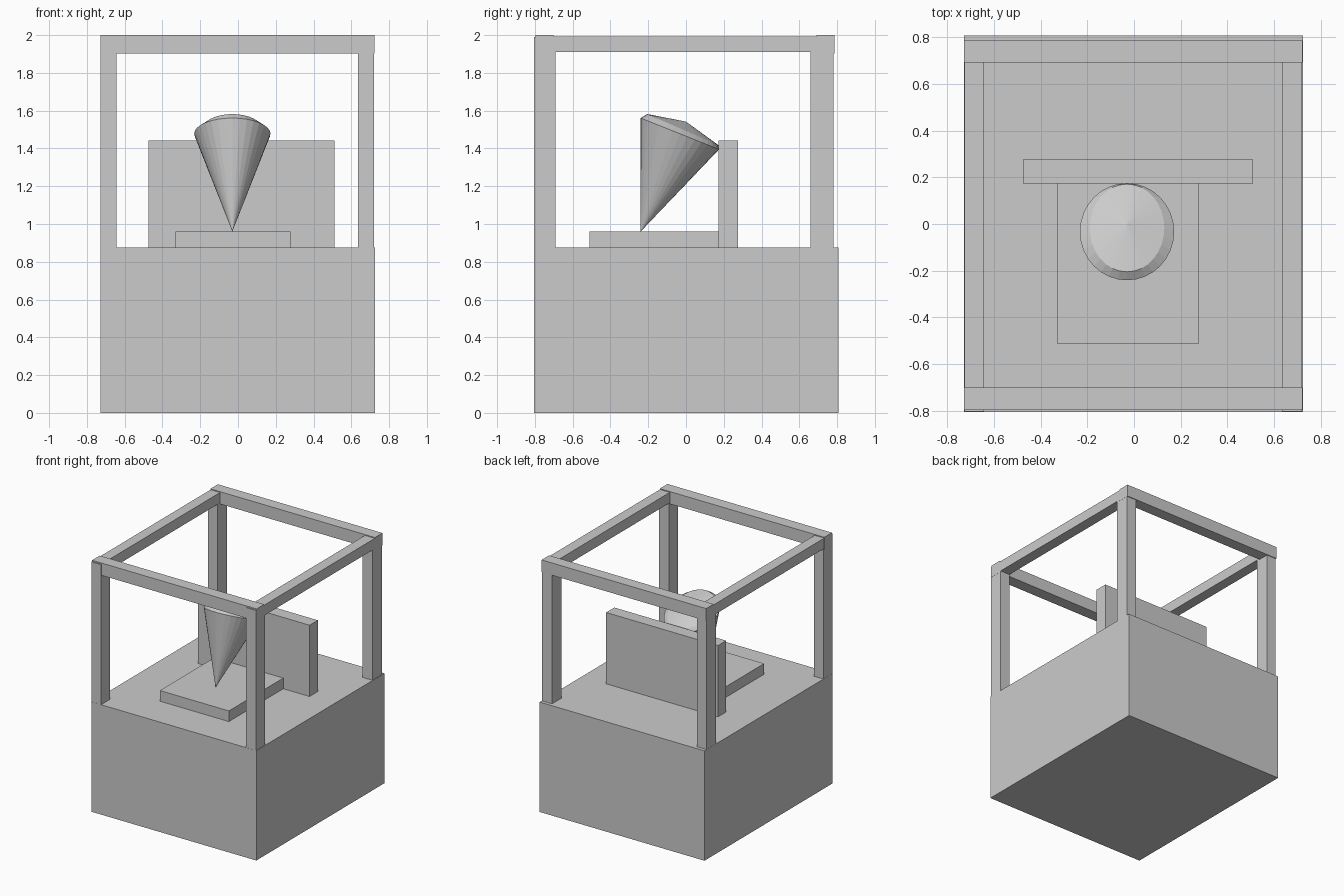
import bpy, bmesh
from math import sin, cos, pi
from mathutils import Vector

if "Cube" in bpy.data.objects:
    bpy.data.objects.remove(bpy.data.objects["Cube"])


def box(name, x, y, z):
    """Box from (min, max) ranges on each axis."""
    bm = bmesh.new()
    bmesh.ops.create_cube(bm, size=1)
    for v in bm.verts:
        v.co = [(r[0] + r[1]) / 2 + c * (r[1] - r[0]) for c, r in zip(v.co, (x, y, z))]
    return finish(name, bm)


def finish(name, bm):
    bmesh.ops.recalc_face_normals(bm, faces=bm.faces)
    mesh = bpy.data.meshes.new(name)
    bm.to_mesh(mesh)
    bm.free()
    obj = bpy.data.objects.new(name, mesh)
    bpy.context.collection.objects.link(obj)
    return obj


# Solid base with seat and backrest
box("base", (-0.728, 0.725), (-0.805, 0.807), (0, 0.875))
box("seat", (-0.33, 0.278), (-0.512, 0.174), (0.87, 0.96))
box("backrest", (-0.475, 0.51), (0.173, 0.276), (0.87, 1.443))

# Canopy frame: four posts, two side rails, front and back rails
sides = {"left": (-0.727, -0.643), "right": (0.634, 0.721)}
for side, xr in sides.items():
    box(f"front_{side}_post", xr, (-0.804, -0.691), (0.87, 1.99))
    box(f"back_{side}_post", xr, (0.66, 0.78), (0.87, 1.99))
    box(f"{side}_rail", xr, (-0.75, 0.74), (1.91, 1.993))
for end, yr in {"front": (-0.797, -0.701), "back": (0.692, 0.786)}.items():
    box(f"{end}_rail", (-0.728, 0.722), yr, (1.902, 2.0))

# Tilted cone standing on its tip, with a shallow pointed cap
SIDES = 32
CX = -0.03


def ring(bm, y, z, rx, dy, dz):
    return [bm.verts.new((CX + rx * cos(a), y + dy * sin(a), z + dz * sin(a)))
            for a in (2 * pi * i / SIDES for i in range(SIDES))]


bm = bmesh.new()
tip = bm.verts.new((CX, -0.24, 0.96))
rim = ring(bm, -0.033, 1.478, 0.202, 0.208, -0.083)
lip = ring(bm, -0.017, 1.50, 0.16, 0.188, -0.082)
peak = bm.verts.new((CX, 0.0, 1.542))
for i in range(SIDES):
    j = (i + 1) % SIDES
    bm.faces.new((tip, rim[j], rim[i]))
    bm.faces.new((rim[i], rim[j], lip[j], lip[i]))
    bm.faces.new((lip[i], lip[j], peak))
finish("tilted_cone", bm)
